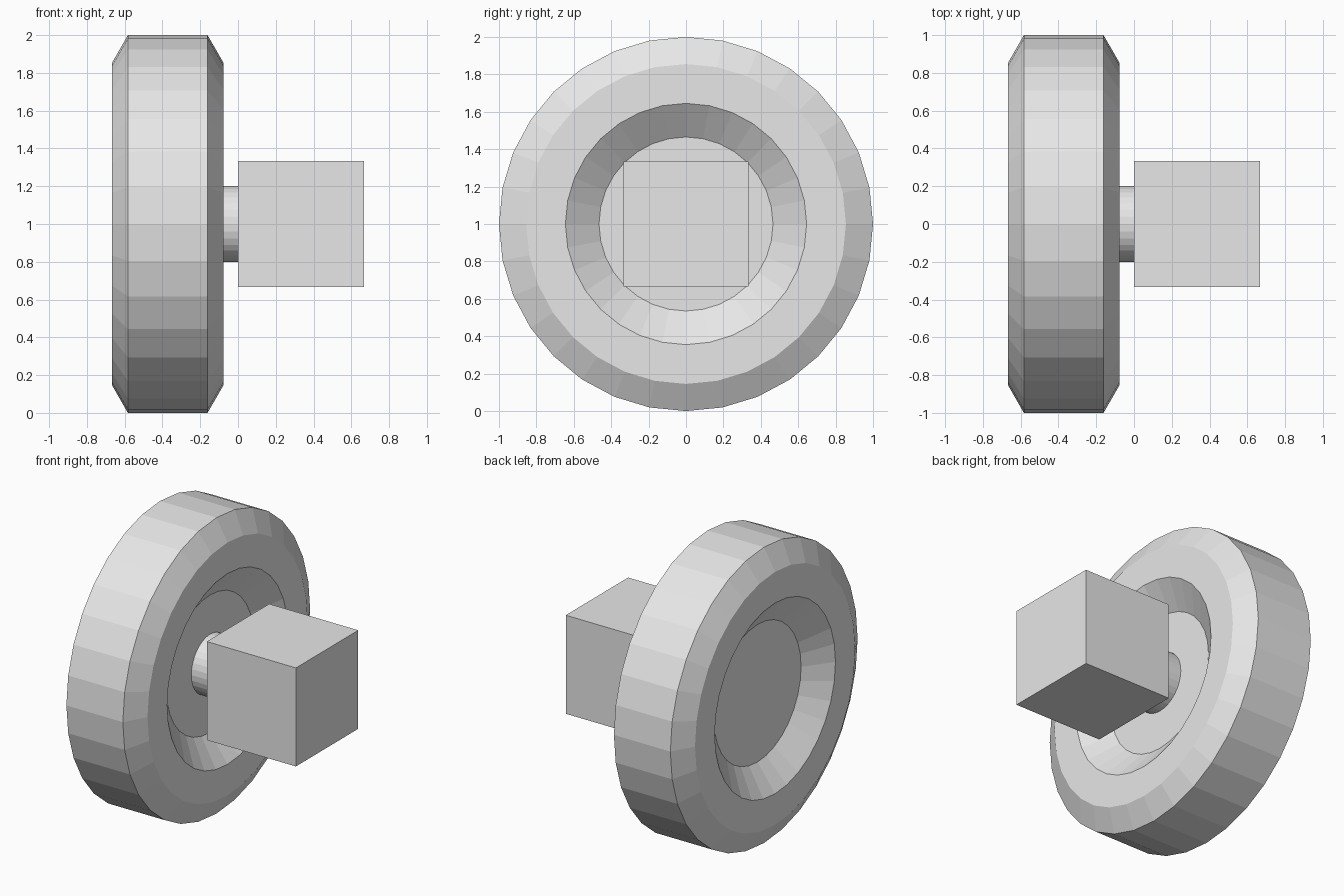
import bpy, bmesh, math

if "Cube" in bpy.data.objects:
    bpy.data.objects.remove(bpy.data.objects["Cube"])

SIDES = 32
grey = bpy.data.materials.new("light_grey")
grey.diffuse_color = (0.8, 0.8, 0.8, 1)
grey.use_nodes = True
grey.node_tree.nodes["Principled BSDF"].inputs["Base Color"].default_value = grey.diffuse_color


def finish(bm, name):
    bmesh.ops.recalc_face_normals(bm, faces=bm.faces[:])
    mesh = bpy.data.meshes.new(name)
    bm.to_mesh(mesh)
    bm.free()
    mesh.materials.append(grey)
    obj = bpy.data.objects.new(name, mesh)
    bpy.context.collection.objects.link(obj)
    return obj


def lathe_x(name, profile):
    """Turn (x, radius) points around the x axis at z = 1, with capped ends."""
    bm = bmesh.new()
    rings = []
    for x, r in profile:
        angles = [2 * math.pi * i / SIDES for i in range(SIDES)]
        rings.append([bm.verts.new((x, r * math.sin(a), 1 + r * math.cos(a)))
                      for a in angles])
    for a, b in zip(rings, rings[1:]):
        for i in range(SIDES):
            j = (i + 1) % SIDES
            bm.faces.new((a[i], a[j], b[j], b[i]))
    bm.faces.new(rings[0])
    bm.faces.new(rings[-1])
    return finish(bm, name)


# Wheel: one half profile mirrored about the wheel's middle plane
mid = -0.372
half = [(0.163, 0.465), (0.294, 0.645), (0.294, 0.855), (0.211, 1.0)]
profile = [(mid - d, r) for d, r in half]
profile += [(mid + d, r) for d, r in reversed(half)]
lathe_x("wheel", profile)

# Axle between the recessed hub and the mounting block
lathe_x("axle", [(mid + 0.163, 0.2), (0.0, 0.2)])

# Mounting block
bm = bmesh.new()
bmesh.ops.create_cube(bm, size=0.666)
bmesh.ops.translate(bm, verts=bm.verts[:], vec=(0.333, 0, 1))
finish(bm, "mounting_block")
